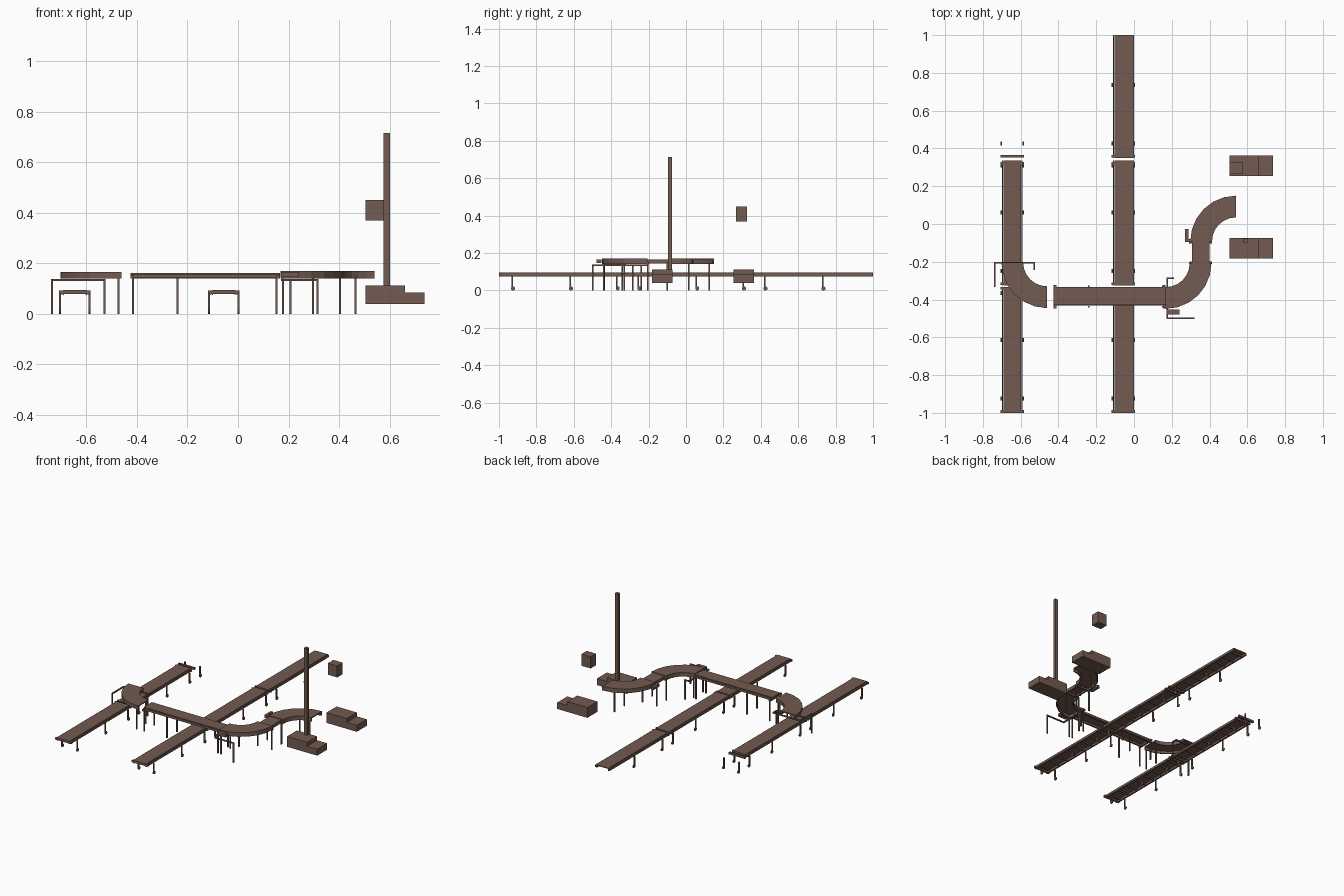
import bpy, bmesh, math

if "Cube" in bpy.data.objects:
    bpy.data.objects.remove(bpy.data.objects["Cube"])

mat = bpy.data.materials.new("brown_metal")
mat.diffuse_color = (0.17, 0.105, 0.082, 1)
mat.use_nodes = True
mat.node_tree.nodes["Principled BSDF"].inputs["Base Color"].default_value = mat.diffuse_color


def finish(name, bm):
    bmesh.ops.recalc_face_normals(bm, faces=bm.faces)
    me = bpy.data.meshes.new(name)
    bm.to_mesh(me)
    bm.free()
    me.materials.append(mat)
    ob = bpy.data.objects.new(name, me)
    bpy.context.collection.objects.link(ob)
    return ob


def add_box(bm, x0, x1, y0, y1, z0, z1):
    vs = bmesh.ops.create_cube(bm, size=1)["verts"]
    for v in vs:
        v.co.x = x1 if v.co.x > 0 else x0
        v.co.y = y1 if v.co.y > 0 else y0
        v.co.z = z1 if v.co.z > 0 else z0


def boxes(name, *dims):
    bm = bmesh.new()
    for d in dims:
        add_box(bm, *d)
    return finish(name, bm)


def sweep(name, rings):
    """Skin a closed section through a list of rings and cap the ends."""
    bm = bmesh.new()
    rows = [[bm.verts.new(p) for p in r] for r in rings]
    n = len(rows[0])
    for a, b in zip(rows, rows[1:]):
        for i in range(n):
            bm.faces.new((a[i], a[(i + 1) % n], b[(i + 1) % n], b[i]))
    bm.faces.new(rows[0])
    bm.faces.new(rows[-1][::-1])
    return finish(name, bm)


def channel(a, b, z0, z1, t=0.008):
    """Inverted U section between a and b."""
    return [(a, z0), (a, z1), (b, z1), (b, z0), (b - t, z0),
            (b - t, z1 - t), (a + t, z1 - t), (a + t, z0)]


def curve_conveyor(name, cx, cy, a0, a1, z0, z1, seg=6):
    sec = channel(0.127, 0.242, z0, z1)
    rings = []
    for i in range(seg + 1):
        a = math.radians(a0 + (a1 - a0) * i / seg)
        rings.append([(cx + r * math.cos(a), cy + r * math.sin(a), z) for r, z in sec])
    return sweep(name, rings)


def post(x, y, top, w=0.004):
    return (x - w, x + w, y - w, y + w, 0, top)


def caster_leg(cx, y):
    # strut with a trailing wheel on each side
    bm = bmesh.new()
    for s in (-1, 1):
        x = cx + s * 0.058
        add_box(bm, x - 0.004, x + 0.004, y - 0.004, y + 0.004, 0.015, 0.078)
        vs = bmesh.ops.create_cone(bm, cap_ends=True, segments=10, radius1=0.011,
                                   radius2=0.011, depth=0.008)["verts"]
        for v in vs:
            v.co = (x + v.co.z, y + 0.005 + v.co.x, 0.011 + v.co.y)
    finish("caster_leg", bm)


def cross_bar(cx, y):
    boxes("cross_bar", (cx - 0.062, cx + 0.062, y - 0.007, y + 0.007, 0.079, 0.093))


def low_conveyor(cx, y0, y1, legs):
    sec = channel(cx - 0.047, cx + 0.047, 0.075, 0.095, 0.005)
    sweep("low_belt", [[(x, y, z) for x, z in sec] for y in (y0, y1)])
    # side rails
    boxes("side_rails", *[(cx + s * 0.052 - 0.003, cx + s * 0.052 + 0.003, y0, y1, 0.077, 0.093)
                          for s in (-1, 1)])
    # rollers under the belt
    n = 8
    boxes("under_slats", *[(cx - 0.044, cx + 0.044, y - 0.004, y + 0.004, 0.08, 0.089)
                           for y in [y0 + (y1 - y0) * (i + 0.5) / n for i in range(n)]])
    for o in legs:
        caster_leg(cx, y0 + o)


# two low conveyor lines
LEFT, LONG = -0.645, -0.056
for cx in (LEFT, LONG):
    low_conveyor(cx, -1.0, -0.338, (0.07, 0.38, 0.63))
    low_conveyor(cx, -0.325, 0.335, (0.07, 0.38, 0.63))
    for y in (-0.993, -0.341, -0.316, 0.322, 0.358):
        cross_bar(cx, y)
low_conveyor(LONG, 0.35, 1.0, (0.07, 0.38))
caster_leg(LEFT, 0.42)

# raised straight conveyor
sec = channel(-0.429, -0.34, 0.14, 0.162)
sweep("raised_belt", [[(x, y, z) for y, z in sec] for x in (-0.425, 0.167)])
boxes("raised_rails", *[(-0.425, 0.167, y - 0.002, y + 0.002, 0.143, 0.158)
                        for y in (-0.433, -0.336)])
boxes("raised_end_brackets", *[(x - 0.007, x + 0.007, -0.447, -0.322, 0.14, 0.153)
                               for x in (-0.418, 0.16)])
boxes("raised_legs", *[post(x, y, 0.145) for x in (-0.415, -0.24, 0.153)
                       for y in (-0.438, -0.329)])

# curved conveyors and the short link between them
curve_conveyor("left_curve", -0.46, -0.203, 180, 270, 0.141, 0.166)
curve_conveyor("right_curve", 0.168, -0.207, -90, 0, 0.141, 0.17)
curve_conveyor("outfeed_curve", 0.54, -0.092, 180, 90, 0.141, 0.17)
sec = channel(0.308, 0.4, 0.143, 0.166)
sweep("link_belt", [[(x, y, z) for x, z in sec] for y in (-0.21, -0.09)])
boxes("link_brackets", *[(0.296, 0.414, y - 0.006, y + 0.006, 0.14, 0.153)
                         for y in (-0.205, -0.096)])


def stand(name, pts):
    # bent bar with a leg at each end
    dims = []
    w = 0.004
    for (xa, ya), (xb, yb) in zip(pts, pts[1:]):
        dims.append((min(xa, xb) - w, max(xa, xb) + w, min(ya, yb) - w, max(ya, yb) + w,
                     0.131, 0.139))
    dims += [post(*pts[0], 0.135), post(*pts[-1], 0.135)]
    boxes(name, *dims)


stand("left_stand", [(-0.736, -0.33), (-0.736, -0.205), (-0.528, -0.205), (-0.528, -0.24)])
stand("right_stand", [(0.207, -0.286), (0.175, -0.286), (0.175, -0.498), (0.315, -0.498)])
boxes("curve_legs", *[post(x, y, 0.145) for x, y in
                      ((-0.472, -0.34), (-0.472, -0.44), (0.296, -0.205), (0.404, -0.205),
                       (0.296, -0.1), (0.404, -0.1), (0.465, 0.014), (0.465, 0.123),
                       (0.178, -0.34), (0.178, -0.44))])

# drive motors
boxes("drive_motor_front", (0.172, 0.24, -0.478, -0.453, 0.146, 0.166))
boxes("drive_motor_side", (0.27, 0.288, -0.096, -0.026, 0.146, 0.166),
      (0.288, 0.302, -0.096, -0.08, 0.146, 0.166))

# stepped machines, tall mast and raised head
for y0, y1 in ((-0.182, -0.073), (0.253, 0.363)):
    boxes("machine_body", (0.505, 0.66, y0, y1, 0.04, 0.112))
    boxes("machine_step", (0.66, 0.737, y0, y1, 0.04, 0.085))
boxes("mast", (0.576, 0.6, -0.097, -0.076, 0.11, 0.715))
boxes("raised_head", (0.505, 0.577, 0.267, 0.327, 0.37, 0.45))
